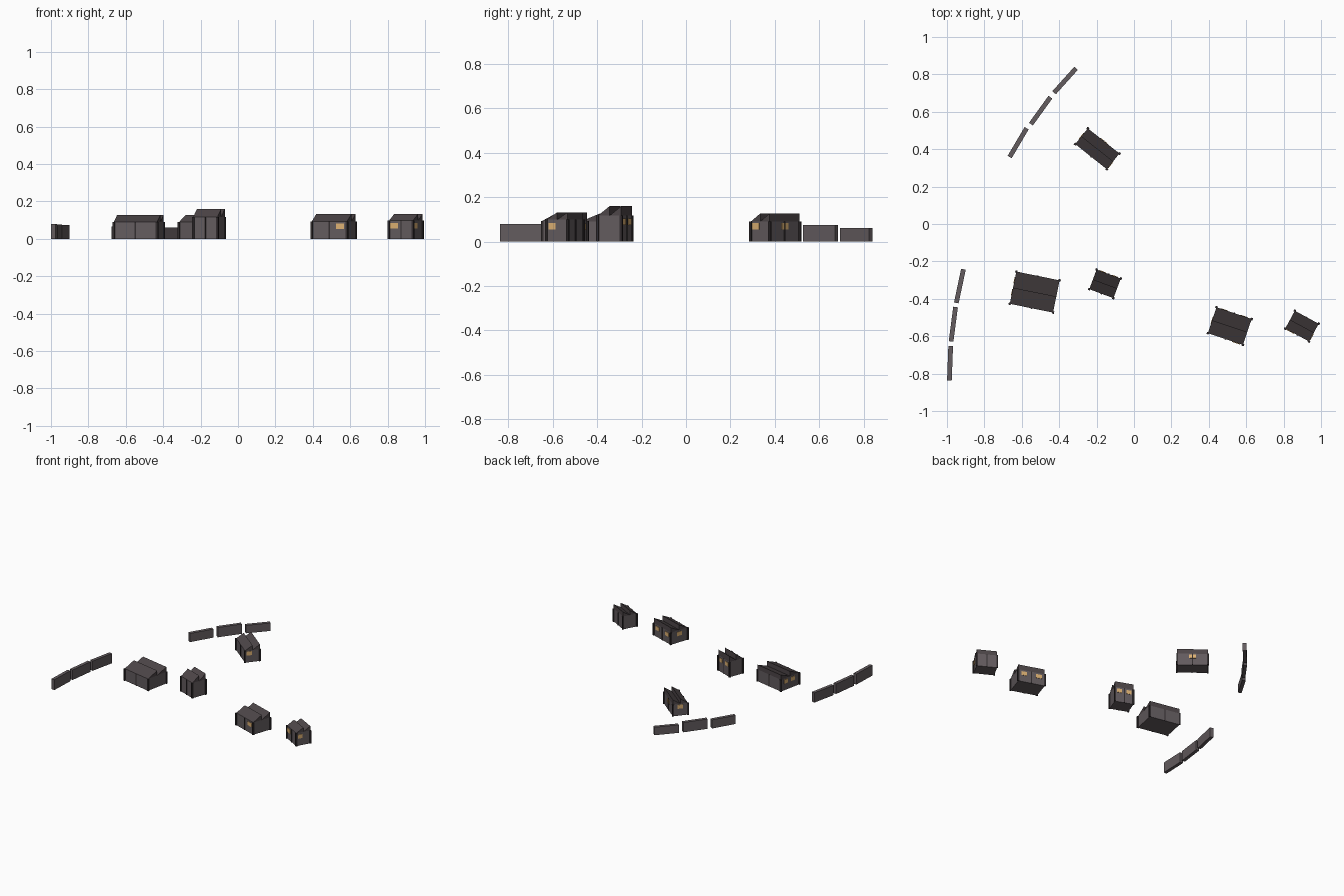
import bpy, bmesh, math
from mathutils import Matrix, Vector

if "Cube" in bpy.data.objects:
    bpy.data.objects.remove(bpy.data.objects["Cube"])


def material(name, rgb):
    m = bpy.data.materials.new(name)
    m.diffuse_color = (*rgb, 1)
    m.use_nodes = True
    m.node_tree.nodes["Principled BSDF"].inputs["Base Color"].default_value = m.diffuse_color
    return m


WALL = material("grey plaster", (0.125, 0.106, 0.113))
ROOF = material("dark roof", (0.075, 0.061, 0.065))
POST = material("charred timber", (0.033, 0.027, 0.029))
GLOW = material("lit window", (0.72, 0.44, 0.17))


def finish(bm, name, mat, world):
    bmesh.ops.recalc_face_normals(bm, faces=bm.faces)
    me = bpy.data.meshes.new(name)
    bm.to_mesh(me)
    bm.free()
    me.materials.append(mat)
    ob = bpy.data.objects.new(name, me)
    ob.matrix_world = world
    bpy.context.collection.objects.link(ob)
    return ob


def box(name, mat, world, size, loc):
    bm = bmesh.new()
    bmesh.ops.create_cube(bm, size=1, matrix=Matrix.Translation(loc) @ Matrix.Diagonal((*size, 1)))
    return finish(bm, name, mat, world)


def prism(name, mat, world, profile, length):
    # y-z profile extruded along x, centred
    bm = bmesh.new()
    f = bm.faces.new([bm.verts.new((-length / 2, y, z)) for y, z in profile])
    ext = bmesh.ops.extrude_face_region(bm, geom=[f])
    moved = [v for v in ext["geom"] if isinstance(v, bmesh.types.BMVert)]
    bmesh.ops.translate(bm, verts=moved, vec=(length, 0, 0))
    return finish(bm, name, mat, world)


def house(n, x, y, deg, L, D, eave, peak, win_z, windows):
    w = Matrix.Translation((x, y, 0)) @ Matrix.Rotation(math.radians(deg), 4, 'Z')
    box(f"house_{n}_body", WALL, w, (L, D, eave), (0, 0, eave / 2))
    # sawtooth roof: two bays, each rising towards the back
    for bay, y0 in (("front", -D / 2), ("back", 0)):
        prism(f"house_{n}_roof_{bay}", ROOF, w,
              [(y0, eave), (y0 + D / 2, eave), (y0 + D / 2, peak)], L)
    # corner posts and middle posts
    for sx in (-1, 0, 1):
        for sy in (-1, 1):
            s = 0.012 if sx else 0.007
            box(f"house_{n}_post", POST, w, (s, s, eave), (sx * L / 2, sy * D / 2, eave / 2))
    # glowing window plates: side, offset along wall, width
    for side, u, wide in windows:
        h = 0.03
        if side in "FB":
            s = -1 if side == "F" else 1
            box(f"house_{n}_window", GLOW, w, (wide, 0.006, h), (u, s * D / 2, win_z))
        else:
            s = -1 if side == "L" else 1
            box(f"house_{n}_window", GLOW, w, (0.006, wide, h), (s * L / 2, u, win_z))


house(1, -0.531, -0.364, -11.5, 0.236, 0.176, 0.091, 0.127, 0.066,
      [("L", 0.04, 0.036), ("L", -0.025, 0.036)])
house(2, -0.155, -0.320, -20.5, 0.138, 0.112, 0.117, 0.160, 0.090,
      [("B", -0.035, 0.036), ("B", 0.035, 0.036)])
house(3, 0.512, -0.546, -18.5, 0.198, 0.146, 0.094, 0.132, 0.067,
      [("F", 0.06, 0.045), ("B", -0.055, 0.042), ("B", 0.055, 0.042), ("L", 0.0, 0.04)])
house(4, 0.898, -0.546, -28.5, 0.145, 0.108, 0.099, 0.132, 0.070,
      [("F", -0.042, 0.048), ("R", -0.025, 0.036)])
house(5, -0.196, 0.402, -38.5, 0.216, 0.108, 0.091, 0.127, 0.069,
      [("R", -0.025, 0.04), ("B", -0.014, 0.02), ("B", 0.014, 0.02), ("L", 0.0, 0.04)])

# broken perimeter wall segments: start, end, height
SEGMENTS = [
    ((-0.665, 0.358), (-0.574, 0.512), 0.066),
    ((-0.551, 0.534), (-0.447, 0.678), 0.075),
    ((-0.427, 0.702), (-0.310, 0.832), 0.061),
    ((-0.912, -0.242), (-0.950, -0.422), 0.075),
    ((-0.954, -0.444), (-0.978, -0.628), 0.077),
    ((-0.980, -0.652), (-0.987, -0.837), 0.080),
]
for i, (a, b, h) in enumerate(SEGMENTS):
    a, b = Vector(a), Vector(b)
    d, mid = b - a, (a + b) / 2
    w = Matrix.Translation((mid.x, mid.y, 0)) @ Matrix.Rotation(math.atan2(d.y, d.x), 4, 'Z')
    box(f"perimeter_wall_{i + 1}", WALL, w, (d.length, 0.025, h), (0, 0, h / 2))
